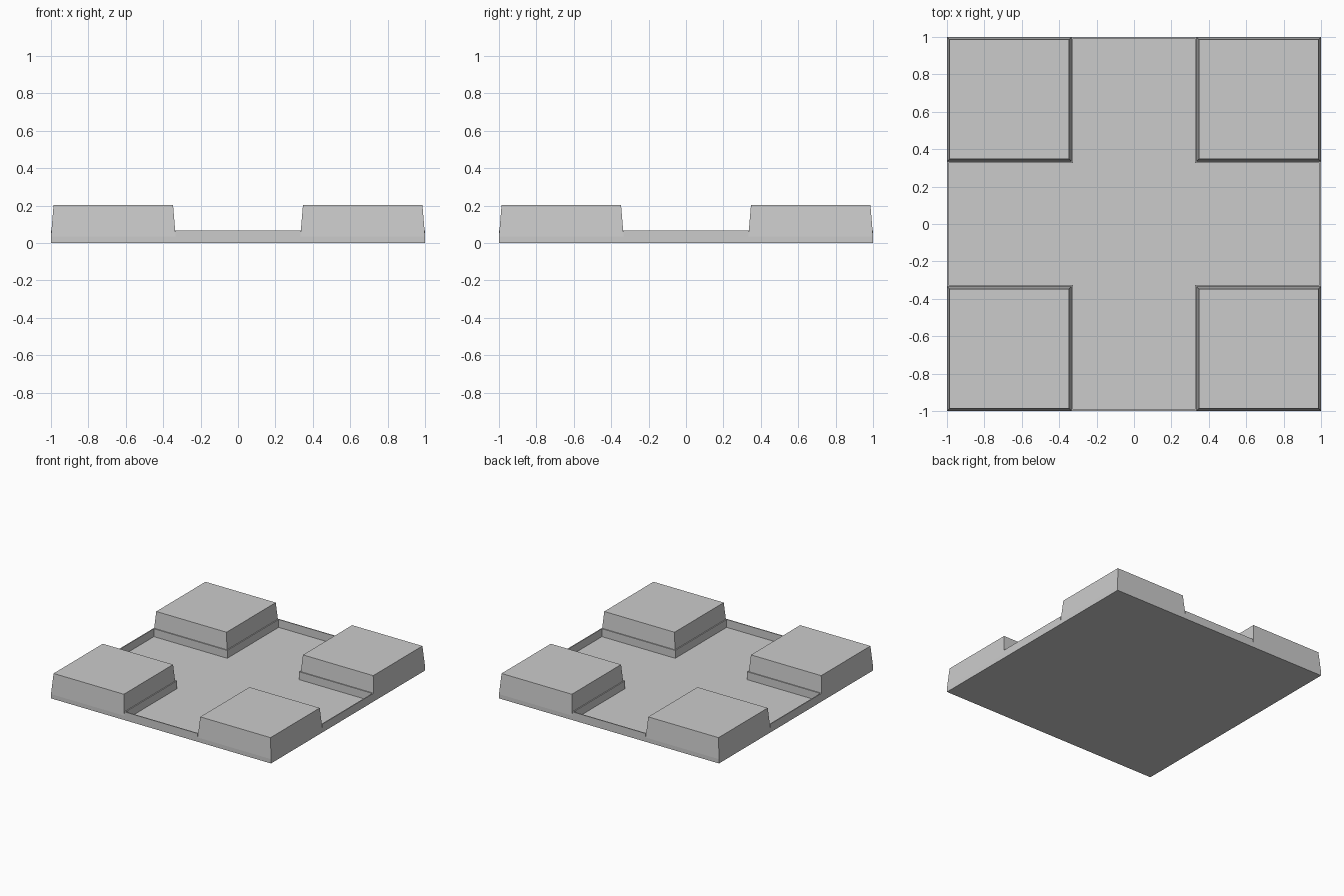
import bpy

if "Cube" in bpy.data.objects:
    bpy.data.objects.remove(bpy.data.objects["Cube"])

A = 1 / 3      # half width of the road
T = 0.008      # curb thickness
RIM = 0.068    # curb height
SEAM = 0.035   # where the blocks start to taper
TOP = 0.203


def cross(a, r):
    """Counter-clockwise outline of a plus shape with arm half width a and reach r."""
    quarter = [(r, -a), (r, a), (a, a)]
    pts = []
    for _ in range(4):
        pts += quarter
        quarter = [(-y, x) for x, y in quarter]
    return pts


def square(c, h):
    cx, cy = c
    return [(cx - h, cy - h), (cx + h, cy - h), (cx + h, cy + h), (cx - h, cy + h)]


def loft(name, rings):
    """Skin a stack of (outline, z) rings and cap both ends."""
    n = len(rings[0][0])
    verts = [(x, y, z) for outline, z in rings for x, y in outline]
    faces = [list(range(n))[::-1]]
    for k in range(len(rings) - 1):
        for i in range(n):
            j = (i + 1) % n
            faces.append([k * n + i, k * n + j, (k + 1) * n + j, (k + 1) * n + i])
    last = (len(rings) - 1) * n
    faces.append([last + i for i in range(n)])
    mesh = bpy.data.meshes.new(name)
    mesh.from_pydata(verts, [], faces)
    mesh.update()
    obj = bpy.data.objects.new(name, mesh)
    bpy.context.collection.objects.link(obj)
    return obj


# Sunken crossroad tray with a thin raised curb
loft("road_tray", [
    (cross(A, 1), 0),
    (cross(A, 1), RIM),
    (cross(A - T, 1 - T), RIM),
    (cross(A - T, 1 - T), 0.003),
])

# Four tapered corner blocks
for sx, side in ((-1, "left"), (1, "right")):
    for sy, end in ((-1, "front"), (1, "back")):
        c = (sx * 2 / 3, sy * 2 / 3)
        loft(f"{end}_{side}_block", [
            (square(c, A), 0),
            (square(c, A), SEAM),
            (square(c, A - 0.014), TOP),
        ])
